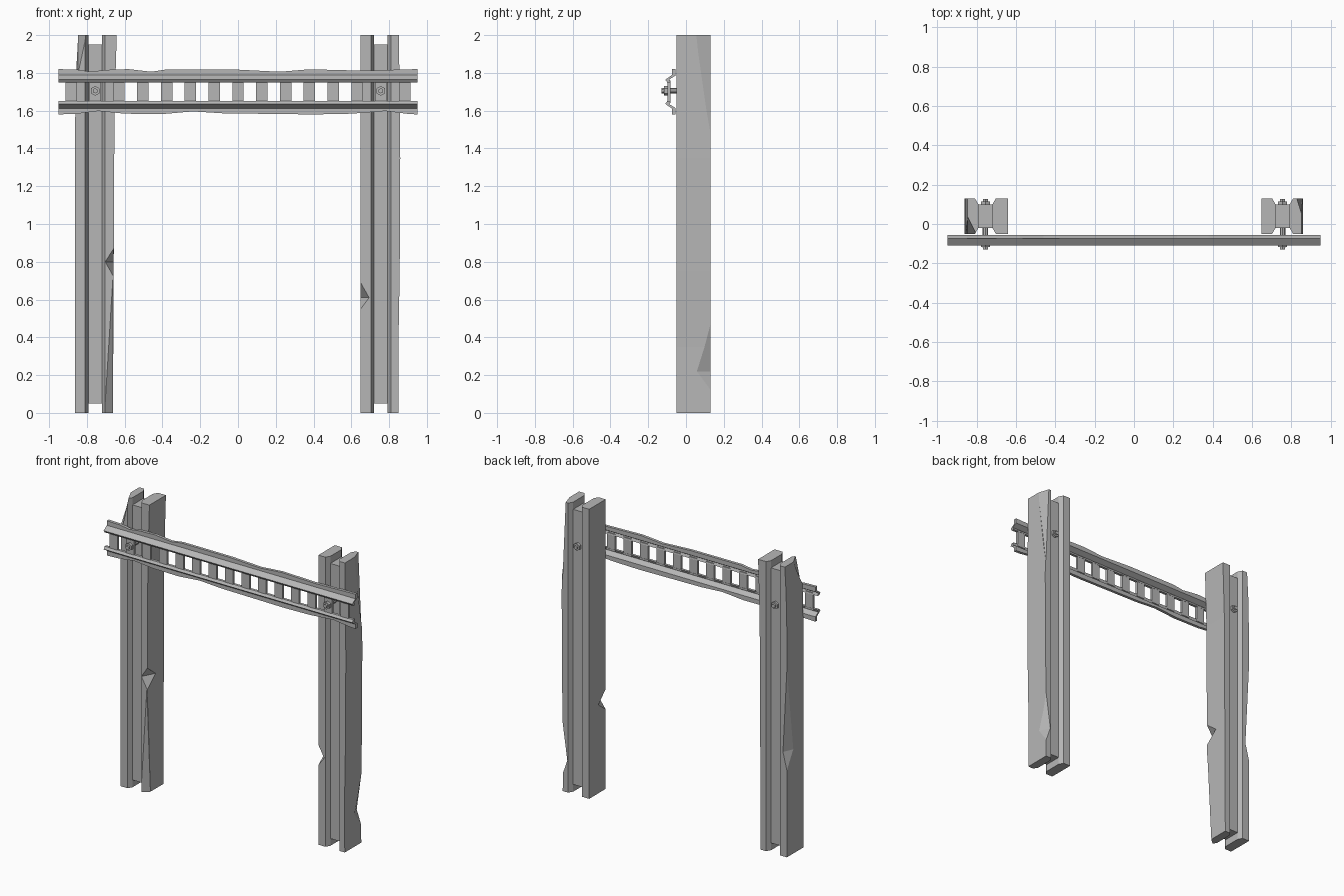
import bpy, bmesh
from math import radians
from mathutils import Matrix, Vector

if "Cube" in bpy.data.objects:
    bpy.data.objects.remove(bpy.data.objects["Cube"])

GREY = (0.47, 0.47, 0.47, 1)
grey = bpy.data.materials.new("weathered grey")
grey.use_nodes = True
grey.diffuse_color = GREY
grey.node_tree.nodes["Principled BSDF"].inputs["Base Color"].default_value = GREY


def finish(name, bm):
    bmesh.ops.recalc_face_normals(bm, faces=bm.faces)
    mesh = bpy.data.meshes.new(name)
    bm.to_mesh(mesh)
    bm.free()
    mesh.materials.append(grey)
    obj = bpy.data.objects.new(name, mesh)
    bpy.context.collection.objects.link(obj)
    return obj


def loft(name, rings):
    """Skin a list of equal rings of points and cap both ends."""
    bm = bmesh.new()
    loops = [[bm.verts.new(p) for p in ring] for ring in rings]
    n = len(loops[0])
    for a, b in zip(loops, loops[1:]):
        for i in range(n):
            j = (i + 1) % n
            bm.faces.new((a[i], a[j], b[j], b[i]))
    bm.faces.new(loops[0])
    bm.faces.new(loops[-1])
    return finish(name, bm)


def box(name, lo, hi):
    bm = bmesh.new()
    lo, hi = Vector(lo), Vector(hi)
    size = Matrix.Diagonal((*(hi - lo), 1))
    bmesh.ops.create_cube(bm, size=1, matrix=Matrix.Translation((lo + hi) / 2) @ size)
    return finish(name, bm)


def chip(obj, x, y, z0, zm, z1, dx, dy):
    """Knock a wedge out of the vertical edge at x, y."""
    e = 0.012
    ox, oy = (-e if dx > 0 else e), (-e if dy > 0 else e)
    bm = bmesh.new()
    for p in ((x, y, z0), (x, y, z1), (x + ox, y + oy, z0), (x + ox, y + oy, z1),
              (x + dx, y + oy, zm), (x + dx, y, zm), (x + ox, y + dy, zm), (x, y + dy, zm)):
        bm.verts.new(p)
    bmesh.ops.convex_hull(bm, input=bm.verts)
    cutter = finish("chip_cutter", bm)
    cutter.hide_render = True
    mod = obj.modifiers.new("chip", "BOOLEAN")
    mod.object, mod.operation, mod.solver = cutter, "DIFFERENCE", "EXACT"
    bpy.context.view_layer.objects.active = obj
    bpy.ops.object.modifier_apply(modifier=mod.name)
    bpy.data.objects.remove(cutter)


# Posts: two warped flanges around a recessed web
FRONT, BACK, POST_X = -0.05, 0.13, 0.756


def flange(name, cx, side, levels):
    rings = []
    for z, out in levels:
        prof = ((out, FRONT), (0.053, FRONT), (0.036, -0.02),
                (0.036, 0.10), (0.053, BACK), (out, BACK))
        rings.append([(cx + side * x, y, z) for x, y in prof])
    return loft(name, rings)


right_outer = flange("right_post_outer_flange", -POST_X, -1,
                     [(0, .106), (.7, .106), (1.55, .106), (1.82, .1), (2, .09)])
right_inner = flange("right_post_inner_flange", -POST_X, 1,
                     [(0, .094), (.8, .098), (1.6, .102), (2, .114)])
left_inner = flange("left_post_inner_flange", POST_X, -1, [(0, .107), (1, .107), (2, .107)])
left_outer = flange("left_post_outer_flange", POST_X, 1,
                    [(0, .095), (.35, .093), (.75, .1), (1.35, .103), (2, .096)])
for side, tag in ((-1, "right"), (1, "left")):
    box(tag + "_post_web", (side * POST_X - .037, -.02, .05), (side * POST_X + .037, .10, 1.95))

# Damage on the post edges
chip(right_inner, -.658, FRONT, .72, .8, .87, -.045, .09)
chip(right_inner, -.662, FRONT, -.4, -.01, .72, -.045, .04)
chip(right_outer, -.862, BACK, .6, .72, 1.3, .03, -.07)
chip(right_outer, -.846, FRONT, 1.8, 2.01, 2.1, .045, .09)
chip(left_inner, .649, FRONT, .55, .61, .69, .045, .08)
chip(left_outer, .851, BACK, .12, .22, .47, -.035, -.075)
chip(left_outer, .853, BACK, 1.45, 2.01, 2.1, -.025, -.08)

# Rail: a folded strip above and its mirror below, with battered outer edges
MID = 1.70
FOLD = ((-.055, .12), (-.075, .12), (-.075, .088), (-.11, .064),
        (-.098, .048), (-.08, .048), (-.088, .066), (-.055, .086))


def rail_strip(name, side, dents):
    rings = []
    for x, dent in dents:
        rings.append([(x, y, MID + side * (h - (dent if i < 2 else 0)))
                      for i, (y, h) in enumerate(FOLD)])
    return loft(name, rings)


rail_strip("rail_upper_strip", 1,
           [(-.95, 0), (-.85, .003), (-.78, .014), (-.7, .004), (-.58, 0), (-.46, .014), (-.38, .002),
            (0, .003), (.22, .014), (.38, .001), (.65, .008), (.95, 0)])
rail_strip("rail_lower_strip", -1,
           [(-.95, 0), (-.85, .004), (-.74, .018), (-.6, .004), (-.4, .002), (-.24, .016), (-.08, .006),
            (.4, 0), (.6, .004), (.78, .018), (.9, .003), (.95, 0)])
for i in range(-7, 8):
    x = i * 0.126
    box("rail_bar", (x - .03, -.099, MID - .06), (x + .03, -.081, MID + .06))


# Bolts through rail and posts
def rod(name, x, y0, y1, r, sides):
    bm = bmesh.new()
    place = Matrix.Translation((x, (y0 + y1) / 2, 1.705)) @ Matrix.Rotation(radians(90), 4, "X")
    bmesh.ops.create_cone(bm, cap_ends=True, segments=sides, radius1=r, radius2=r,
                          depth=y1 - y0, matrix=place)
    return finish(name, bm)


for x in (-POST_X, POST_X):
    rod("bolt_shaft", x, -.12, .11, .014, 8)
    rod("bolt_front_nut", x, -.117, -.098, .026, 6)
    rod("bolt_front_tip", x, -.13, -.117, .014, 6)
    rod("bolt_back_nut", x, .10, .115, .026, 6)
    rod("bolt_back_tip", x, .115, .127, .014, 6)
